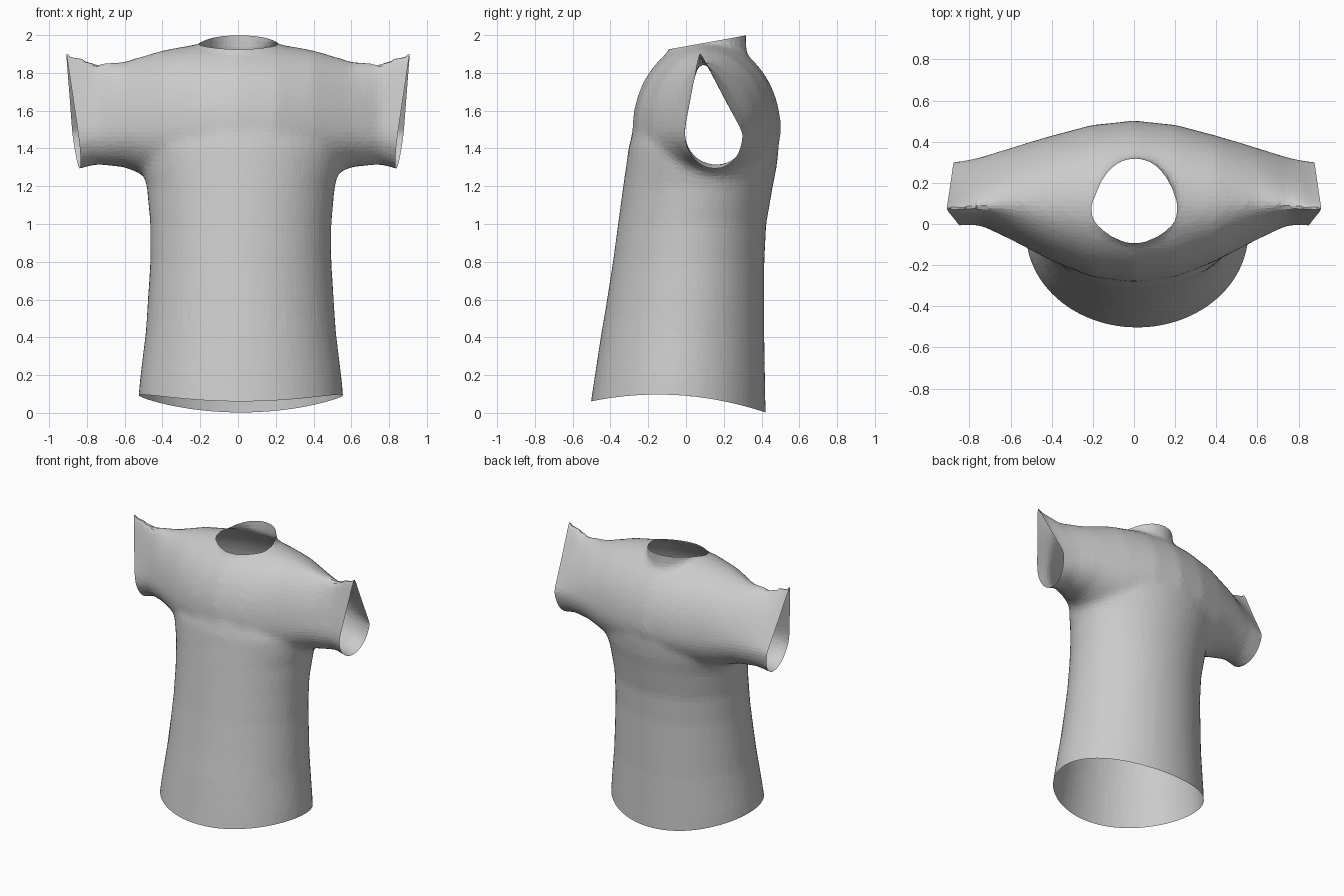
import bpy, bmesh, math
from mathutils import Vector

cube = bpy.data.objects.get("Cube")
if cube:
    bpy.data.objects.remove(cube, do_unlink=True)

SEG = 48


def loft(bm, rings):
    """Join closed rings of points into one capped tube."""
    loops = [[bm.verts.new(p) for p in ring] for ring in rings]
    for a, b in zip(loops, loops[1:]):
        for i in range(SEG):
            j = (i + 1) % SEG
            bm.faces.new((a[i], a[j], b[j], b[i]))
    bm.faces.new(loops[0][::-1])
    bm.faces.new(loops[-1])


def oval(x, y, z, rx, ry):
    angles = [math.tau * i / SEG for i in range(SEG)]
    return [(x + rx * math.cos(t), y + ry * math.sin(t), z) for t in angles]


def power(v, k):
    return math.copysign(abs(v) ** k, v)


def sleeve_ring(x, front, back, ridge, mid, top, bottom, k):
    """Section across the shoulders; k above 1 pinches the top to a ridge."""
    ring = []
    for i in range(SEG):
        t = math.tau * i / SEG
        c, s = math.cos(t), math.sin(t)
        upper = s > 0
        e = k if upper else 1
        centre = ridge if upper else ridge + (0.5 * (front + back) - ridge) * min(1, -2 * s)
        y = centre + ((back if c > 0 else front) - centre) * abs(c) ** e
        z = mid + ((top - mid) if upper else (mid - bottom)) * power(s, e)
        ring.append((x, y, z))
    return ring


bm = bmesh.new()

# Torso: height, half width, front, back
torso = [(-0.12, 0.55, -0.52, 0.425), (0.1, 0.535, -0.49, 0.42), (0.4, 0.505, -0.45, 0.415),
         (0.8, 0.48, -0.387, 0.415), (1.0, 0.48, -0.36, 0.425), (1.2, 0.498, -0.333, 0.46),
         (1.3, 0.525, -0.318, 0.48), (1.4, 0.54, -0.305, 0.492), (1.5, 0.5, -0.28, 0.49),
         (1.62, 0.3, -0.2, 0.4)]
loft(bm, [oval(0.015, (f + b) / 2, z, w, (b - f) / 2) for z, w, f, b in torso])

# Shoulders and sleeves: side, front, back, ridge, middle, top, bottom, pinch
arm = [(0.0, -0.285, 0.503, 0.1, 1.5, 1.975, 1.2, 1.0), (0.2, -0.26, 0.483, 0.1, 1.5, 1.955, 1.2, 1.0),
       (0.4, -0.18, 0.43, 0.1, 1.5, 1.92, 1.22, 1.0), (0.6, -0.075, 0.37, 0.1, 1.5, 1.86, 1.3, 1.15),
       (0.75, -0.005, 0.325, 0.08, 1.49, 1.855, 1.315, 1.5), (0.88, -0.01, 0.3, 0.07, 1.48, 1.91, 1.28, 2.0),
       (1.0, -0.01, 0.29, 0.07, 1.48, 1.97, 1.26, 2.1)]
sections = [(-s[0],) + s[1:] for s in arm[:0:-1]] + arm
loft(bm, [sleeve_ring(*s) for s in sections])

# Neck stub, trimmed open below
loft(bm, [oval(0.005, 0.115, z, 0.18, 0.205) for z in (1.8, 2.15)])

bmesh.ops.recalc_face_normals(bm, faces=bm.faces)
mesh = bpy.data.meshes.new("shirt_volume")
bm.to_mesh(mesh)
bm.free()
shirt = bpy.data.objects.new("shirt", mesh)
bpy.context.collection.objects.link(shirt)

# Merge the volumes into one cloth surface with soft joins
remesh = shirt.modifiers.new("merge", 'REMESH')
remesh.mode = 'VOXEL'
remesh.voxel_size = 0.025
soften = shirt.modifiers.new("soften", 'SMOOTH')
soften.factor = 0.5
soften.iterations = 7
facets = shirt.modifiers.new("facets", 'DECIMATE')
facets.ratio = 0.3
graph = bpy.context.evaluated_depsgraph_get()
cloth = bpy.data.meshes.new_from_object(shirt.evaluated_get(graph))
shirt.modifiers.clear()
shirt.data = cloth
cloth.name = "shirt"
bpy.data.meshes.remove(mesh)

# Cut the hem, neck and sleeve openings
bm = bmesh.new()
bm.from_mesh(cloth)
cuts = [((0, 0, 0), (0, 0, -1)), ((0, -0.09, 1.925), (0, -0.18, 1)),
        ((0.9, 0, 1.89), (1, -0.1, -0.13)), ((-0.9, 0, 1.89), (-1, -0.1, -0.13))]
for point, normal in cuts:
    bmesh.ops.bisect_plane(bm, geom=bm.verts[:] + bm.edges[:] + bm.faces[:], plane_co=point,
                           plane_no=Vector(normal).normalized(), clear_outer=True)

# Curve the hem upwards at the sides
for v in bm.verts:
    lift = 0.097 - 0.29 * (v.co.y + 0.15) ** 2
    v.co.z += lift * max(0, 1 - v.co.z / 0.5)
bmesh.ops.triangulate(bm, faces=bm.faces)
bm.to_mesh(cloth)
bm.free()

# Plain grey cloth
grey = bpy.data.materials.new("grey_cloth")
grey.use_nodes = True
colour = (0.6, 0.6, 0.6, 1)
grey.diffuse_color = colour
grey.node_tree.nodes["Principled BSDF"].inputs["Base Color"].default_value = colour
cloth.materials.clear()
cloth.materials.append(grey)
for face in cloth.polygons:
    face.use_smooth = False
    face.material_index = 0
